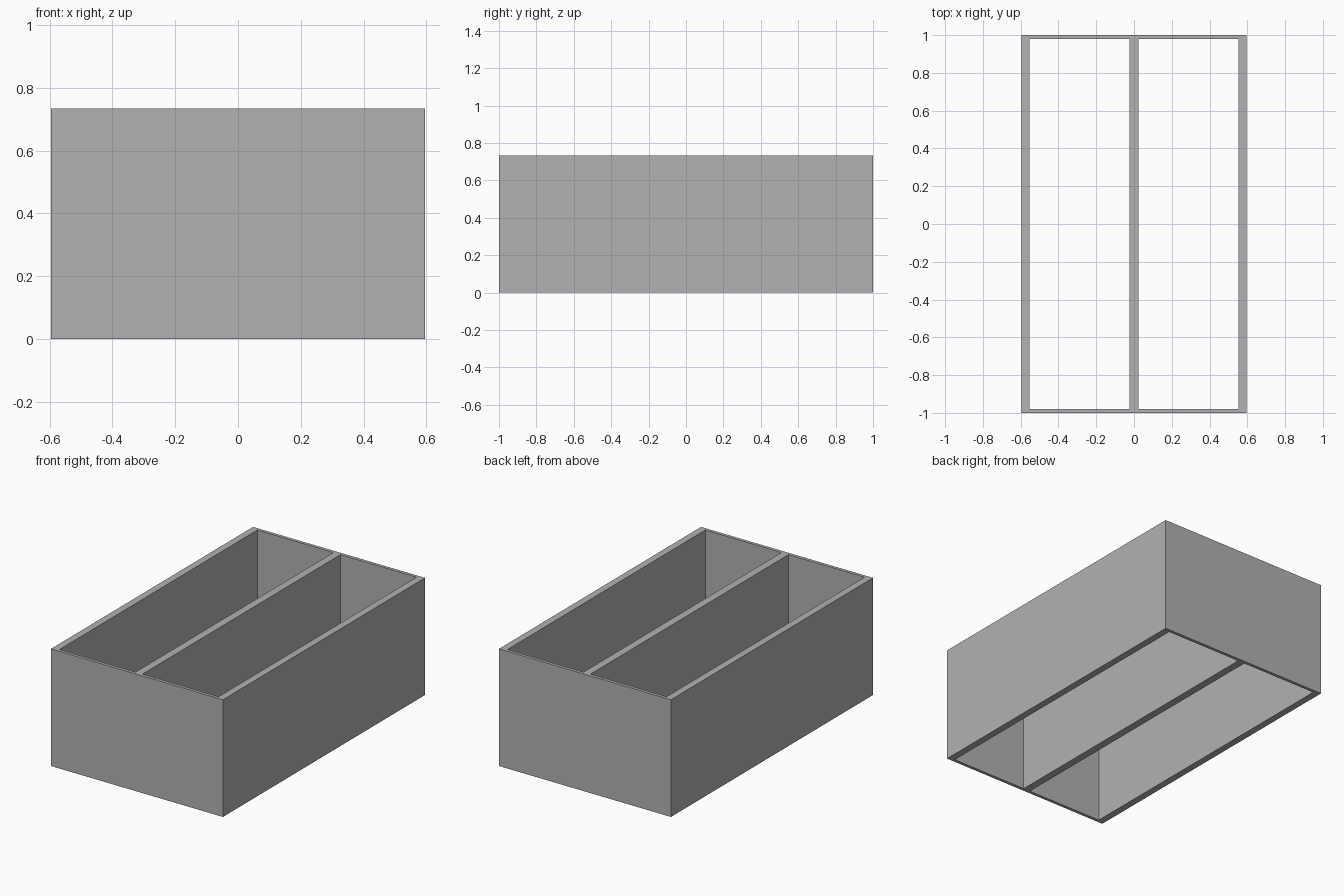
import bpy, bmesh

if "Cube" in bpy.data.objects:
    bpy.data.objects.remove(bpy.data.objects["Cube"])

HEIGHT = 0.734
XS = [-0.596, -0.552, -0.024, 0.024, 0.552, 0.596]   # side walls and divider
YS = [-1.0, -0.98, 0.98, 1.0]                        # end walls

grey = bpy.data.materials.new("plain grey")
grey.diffuse_color = (0.445, 0.445, 0.445, 1)
grey.use_nodes = True
grey.node_tree.nodes["Principled BSDF"].inputs["Base Color"].default_value = grey.diffuse_color

# Wall footprint: a grid of cells with the two long compartments left open
bm = bmesh.new()
grid = [[bm.verts.new((x, y, 0)) for y in YS] for x in XS]
for i in range(len(XS) - 1):
    for j in range(len(YS) - 1):
        if j == 1 and i in (1, 3):
            continue
        bm.faces.new((grid[i][j], grid[i + 1][j], grid[i + 1][j + 1], grid[i][j + 1]))

# Raise the footprint into walls, open at the top and bottom
raised = bmesh.ops.extrude_face_region(bm, geom=bm.faces[:])
top = [g for g in raised["geom"] if isinstance(g, bmesh.types.BMVert)]
bmesh.ops.translate(bm, verts=top, vec=(0, 0, HEIGHT))
bmesh.ops.recalc_face_normals(bm, faces=bm.faces[:])

mesh = bpy.data.meshes.new("divided_frame")
bm.to_mesh(mesh)
bm.free()
mesh.materials.append(grey)
frame = bpy.data.objects.new("divided_frame", mesh)
bpy.context.collection.objects.link(frame)
